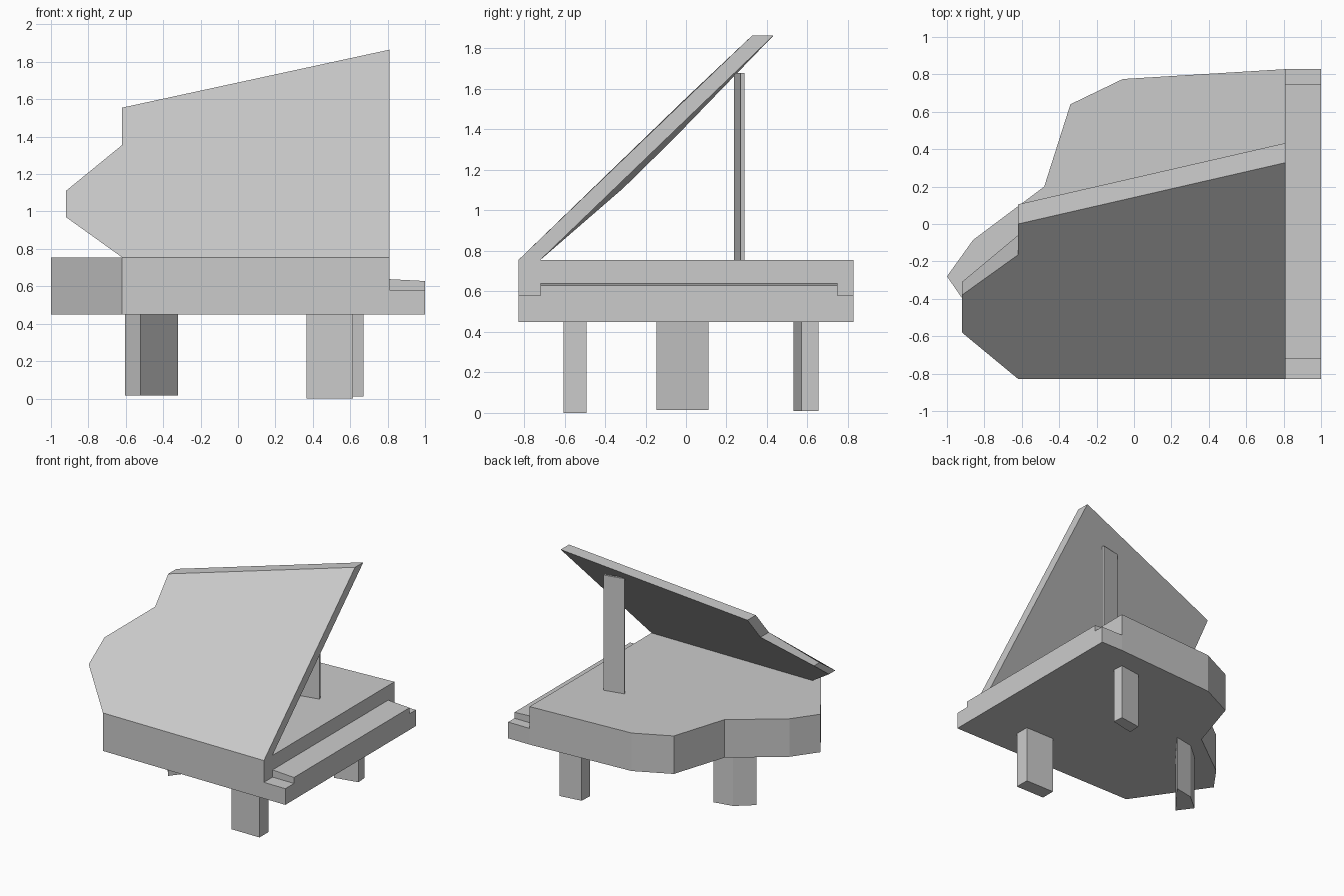
import bpy
import bmesh

if "Cube" in bpy.data.objects:
    bpy.data.objects.remove(bpy.data.objects["Cube"])


def loft(name, ring_a, ring_b):
    """Closed solid joining two matching rings of 3D points."""
    bm = bmesh.new()
    a = [bm.verts.new(p) for p in ring_a]
    b = [bm.verts.new(p) for p in ring_b]
    bm.faces.new(a)
    bm.faces.new(b[::-1])
    for i in range(len(a)):
        j = (i + 1) % len(a)
        bm.faces.new((a[i], b[i], b[j], a[j]))
    bmesh.ops.recalc_face_normals(bm, faces=bm.faces)
    mesh = bpy.data.meshes.new(name)
    bm.to_mesh(mesh)
    bm.free()
    obj = bpy.data.objects.new(name, mesh)
    bpy.context.collection.objects.link(obj)
    return obj


def prism(name, outline, z0, z1):
    """Extrude a top-view outline vertically."""
    return loft(name, [(x, y, z0) for x, y in outline],
                [(x, y, z1) for x, y in outline])


def rect(x0, x1, y0, y1):
    return [(x0, y0), (x1, y0), (x1, y1), (x0, y1)]


# Curved case with the waisted tail side
prism("case", [(-0.62, -0.828), (0.81, -0.828), (0.81, 0.828), (-0.06, 0.775),
               (-0.34, 0.64), (-0.48, 0.2), (-0.86, -0.085), (-1.0, -0.28)],
      0.45, 0.755)

# Keyboard shelf and slightly sloping raised keys
prism("key_shelf", rect(0.81, 1.0, -0.828, 0.828), 0.45, 0.58)
key_profile = [(0.81, 0.58), (1.0, 0.58), (1.0, 0.628), (0.81, 0.638)]
loft("keyboard", [(x, -0.718, z) for x, z in key_profile],
     [(x, 0.748, z) for x, z in key_profile])

# Raised lid, its thickness running along y
lid = [(-0.62, -0.828, 0.755), (0.81, -0.828, 0.755), (0.81, 0.328, 1.865),
       (-0.62, 0.0, 1.555), (-0.62, -0.165, 1.355), (-0.92, -0.38, 1.11),
       (-0.92, -0.58, 0.97)]
depth = [0.108, 0.108, 0.105, 0.105, 0.105, 0.07, 0.08]
loft("lid", lid, [(x, y + d, z) for (x, y, z), d in zip(lid, depth)])

# Prop plank holding the lid
prism("lid_prop", [(0.374, 0.237), (0.534, 0.27), (0.53, 0.288), (0.37, 0.253)],
      0.75, 1.68)

# Three legs
prism("front_leg", rect(0.365, 0.615, -0.605, -0.492), 0.0, 0.45)
prism("back_leg", [(0.48, 0.53), (0.672, 0.57), (0.665, 0.655), (0.487, 0.63)],
      0.01, 0.45)
prism("tail_leg", [(-0.52, -0.145), (-0.32, 0.11), (-0.475, 0.08),
                   (-0.605, -0.03)], 0.015, 0.45)
